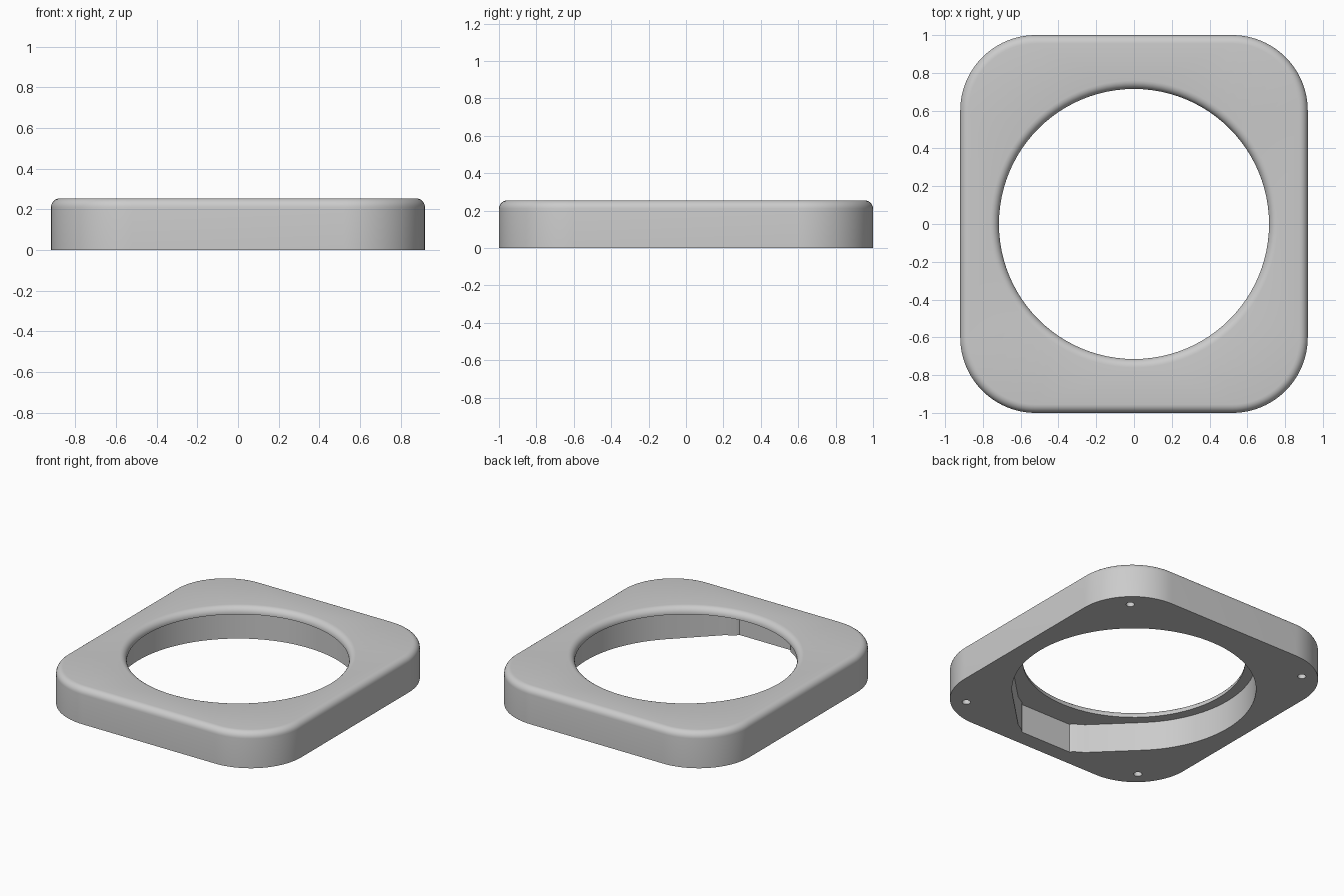
import bpy
import bmesh
from math import sin, cos, pi, radians

cube = bpy.data.objects.get("Cube")
if cube:
    bpy.data.objects.remove(cube, do_unlink=True)

HALF_X, HALF_Y, HEIGHT = 0.92, 1.0, 0.255
CORNER, FILLET = 0.4, 0.045
LIP_Z, LIP_R, BORE_R = 0.205, 0.715, 0.785
SCREW_X, SCREW_Y, SCREW_R, SCREW_DEPTH = 0.72, 0.82, 0.027, 0.15
STEPS = 24      # segments per quarter turn
ROUND = 6       # segments per fillet

bm = bmesh.new()


def arc(cx, cy, r, start, end, n):
    return [(cx + r * cos(start + (end - start) * i / n),
             cy + r * sin(start + (end - start) * i / n)) for i in range(n + 1)]


def circle(cx, cy, r, n):
    return arc(cx, cy, r, 0, 2 * pi, n)[:-1]


def rounded_rectangle(inset):
    pts = []
    for q, (sx, sy) in enumerate([(1, 1), (-1, 1), (-1, -1), (1, -1)]):
        pts += arc(sx * (HALF_X - CORNER), sy * (HALF_Y - CORNER), CORNER - inset,
                   q * pi / 2, (q + 1) * pi / 2, STEPS)
    return pts


def pocket_outline():
    # round bore, with 45 degree tangents running out to a flat-backed pocket
    side = [(0.28, -0.825), (0.215, -0.865), (0.2, -0.885)]
    pts = arc(0, 0, BORE_R, -pi / 4, 5 * pi / 4, STEPS * 3)
    return pts + [(-x, y) for x, y in side] + side[::-1]


def ring(points, z):
    verts = [bm.verts.new((x, y, z)) for x, y in points]
    for a, b in zip(verts, verts[1:] + verts[:1]):
        bm.edges.new((a, b))
    return verts


def wall(lower, upper):
    n = len(lower)
    for i in range(n):
        j = (i + 1) % n
        bm.faces.new((lower[i], lower[j], upper[j], upper[i]))


def stack(rings):
    for a, b in zip(rings, rings[1:]):
        wall(a, b)


def fill(*loops):
    edges = [bm.edges.get((a, b)) for lp in loops
             for a, b in zip(lp, lp[1:] + lp[:1])]
    bmesh.ops.triangle_fill(bm, edges=edges, use_beauty=True)


fillet = [(FILLET * (1 - cos(a)), HEIGHT - FILLET * (1 - sin(a)))
          for a in [pi / 2 * i / ROUND for i in range(ROUND + 1)]]

# Outer side with rounded top edge
outer = [ring(rounded_rectangle(0), 0)]
outer += [ring(rounded_rectangle(d), z) for d, z in fillet]
stack(outer)

# Lip around the opening, rounded at the top
lip = [ring(circle(0, 0, LIP_R, STEPS * 4), LIP_Z)]
lip += [ring(circle(0, 0, LIP_R + d, STEPS * 4), z) for d, z in fillet]
stack(lip)
fill(outer[-1], lip[-1])

# Underside bore and pocket
pocket_low, pocket_high = ring(pocket_outline(), 0), ring(pocket_outline(), LIP_Z)
wall(pocket_low, pocket_high)
fill(pocket_high, lip[0])

# Blind screw holes in the underside
screw_rims = []
for sx in (-1, 1):
    for sy in (-1, 1):
        pts = circle(sx * SCREW_X, sy * SCREW_Y, SCREW_R, 20)
        rim, end = ring(pts, 0), ring(pts, SCREW_DEPTH)
        wall(rim, end)
        bm.faces.new(end)
        screw_rims.append(rim)
fill(outer[0], pocket_low, *screw_rims)

bmesh.ops.recalc_face_normals(bm, faces=bm.faces[:])
mesh = bpy.data.meshes.new("bezel_frame")
bm.to_mesh(mesh)
bm.free()

# Single grey finish
grey = bpy.data.materials.new("plain_grey")
grey.use_nodes = True
colour = (0.6, 0.6, 0.6, 1)
grey.diffuse_color = colour
grey.node_tree.nodes["Principled BSDF"].inputs["Base Color"].default_value = colour
mesh.materials.append(grey)

frame = bpy.data.objects.new("bezel_frame", mesh)
bpy.context.collection.objects.link(frame)
bpy.ops.object.select_all(action="DESELECT")
frame.select_set(True)
bpy.context.view_layer.objects.active = frame
bpy.ops.object.shade_smooth_by_angle(angle=radians(30))
